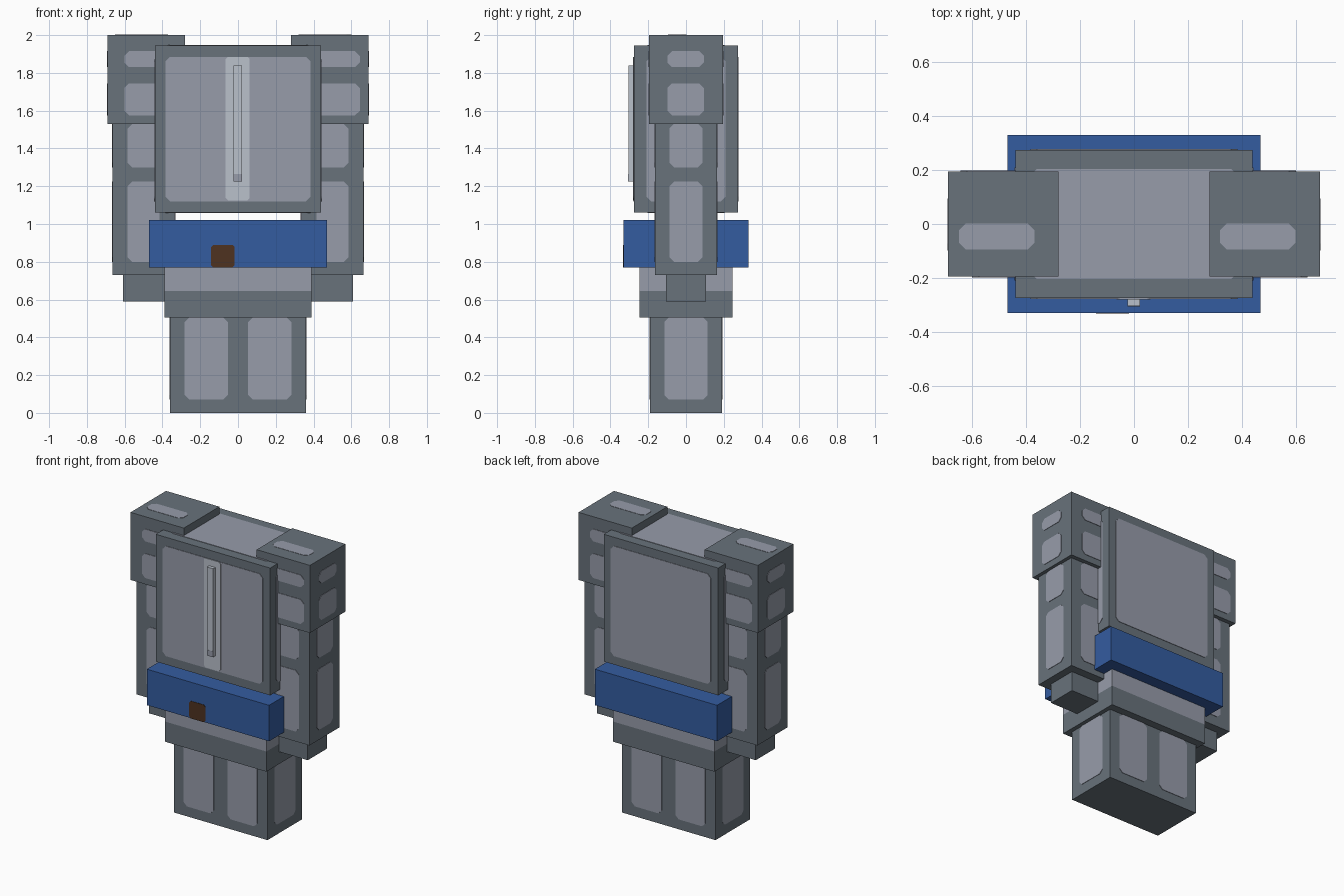
import bpy
import bmesh
from mathutils import Vector

cube = bpy.data.objects.get("Cube")
if cube:
    bpy.data.objects.remove(cube, do_unlink=True)


def material(name, rgb):
    """Make a flat material from an sRGB byte colour."""
    lin = [(c / 255 / 12.92) if c < 11 else ((c / 255 + 0.055) / 1.055) ** 2.4 for c in rgb]
    mat = bpy.data.materials.new(name)
    mat.use_nodes = True
    mat.diffuse_color = (*lin, 1)
    bsdf = mat.node_tree.nodes["Principled BSDF"]
    bsdf.inputs["Base Color"].default_value = (*lin, 1)
    bsdf.inputs["Roughness"].default_value = 0.8
    return mat


DARK = material("dark steel", (104, 114, 123))
LIGHT = material("light steel", (151, 156, 170))
SHINE = material("bright steel", (186, 193, 203))
BLUE = material("blue cloth", (52, 92, 160))
BROWN = material("brown leather", (78, 50, 32))


def finish(name, bm, mat):
    bmesh.ops.recalc_face_normals(bm, faces=bm.faces)
    mesh = bpy.data.meshes.new(name)
    bm.to_mesh(mesh)
    bm.free()
    mesh.materials.append(mat)
    obj = bpy.data.objects.new(name, mesh)
    bpy.context.collection.objects.link(obj)
    return obj


def box(name, x, y, z, mat=DARK):
    """Box from three (low, high) ranges."""
    bm = bmesh.new()
    bmesh.ops.create_cube(bm, size=1)
    for v in bm.verts:
        v.co = Vector([(lo + hi) / 2 + c * (hi - lo) for c, (lo, hi) in zip(v.co, (x, y, z))])
    return finish(name, bm, mat)


def panel(name, axis, pos, side, u, v, mat=LIGHT, cut=0.025, lift=0.003):
    """Thin plate with clipped corners on a face; u and v are ranges on the other two axes."""
    bm = bmesh.new()
    cu, cv = (u[0] + u[1]) / 2, (v[0] + v[1]) / 2
    hu, hv = (u[1] - u[0]) / 2, (v[1] - v[0]) / 2
    ring = []
    for su, sv in ((1, 1), (-1, 1), (-1, -1), (1, -1)):
        pts = [(su * hu, sv * (hv - cut)), (su * (hu - cut), sv * hv)]
        ring += pts if su * sv > 0 else pts[::-1]
    if cut == 0:
        ring = ring[::2]
    verts = []
    for pu, pv in ring:
        co = [cu + pu, cv + pv]
        co.insert(axis, pos)
        verts.append(bm.verts.new(co))
    face = bm.faces.new(verts)
    ext = bmesh.ops.extrude_face_region(bm, geom=[face])
    for vert in ext["geom"]:
        if isinstance(vert, bmesh.types.BMVert):
            vert.co[axis] += side * lift
    return finish(name, bm, mat)


def both(lo, hi):
    return (-hi, -lo)


X, Y, Z = 0, 1, 2

# Legs block with tall panels
box("legs", (-0.36, 0.36), (-0.19, 0.19), (0, 0.505))
for s in (-1, 1):
    panel("leg_side_panel", X, 0.36 * s, s, (-0.115, 0.115), (0.07, 0.505))
    for u in ((-0.283, -0.053), (0.053, 0.283)):
        panel("leg_face_panel", Y, 0.19 * s, s, u, (0.07, 0.505))

# Hips and belt
box("hip_guard", (-0.39, 0.39), (-0.245, 0.245), (0.505, 0.645))
box("hip_band", (-0.39, 0.39), (-0.245, 0.245), (0.645, 0.77), LIGHT)
box("belt", (-0.47, 0.47), (-0.33, 0.33), (0.77, 1.02), BLUE)
panel("buckle", Y, -0.33, -1, (-0.142, -0.018), (0.77, 0.89), BROWN, cut=0.012)

# Chest armour with a framed panel on every face
box("chest", (-0.44, 0.44), (-0.275, 0.275), (1.06, 1.945))
for s in (-1, 1):
    panel("chest_face_panel", Y, 0.275 * s, s, (-0.385, 0.385), (1.12, 1.885))
    panel("chest_side_panel", X, 0.44 * s, s, (-0.21, 0.21), (1.12, 1.885))
    panel("chest_end_panel", Z, 1.945 if s > 0 else 1.06, s, (-0.385, 0.385), (-0.205, 0.205))

# Bright ridge on the chest front
panel("chest_stripe", Y, -0.278, -1, (-0.065, 0.062), (1.125, 1.885), SHINE, cut=0.012)
box("chest_ridge", (-0.025, 0.022), (-0.305, -0.275), (1.225, 1.84), SHINE)
panel("ridge_foot", Y, -0.305, -1, (-0.025, 0.022), (1.225, 1.265), LIGHT, cut=0, lift=0.001)

# Arms, hands and shoulder guards
for s, label in ((1, "left"), (-1, "right")):
    c = 0.5 * s
    box(label + "_hand", (c - 0.11, c + 0.11), (-0.105, 0.105), (0.59, 0.73))
    box(label + "_arm", (c - 0.165, c + 0.165), (-0.165, 0.165), (0.73, 1.53))
    for zr in ((0.80, 1.225), (1.30, 1.53)):
        for d in (-1, 1):
            panel(label + "_arm_face_panel", Y, 0.165 * d, d, (c - 0.085, c + 0.085), zr)
            panel(label + "_arm_side_panel", X, c + 0.165 * d, d, (-0.088, 0.088), zr)

    c = 0.485 * s
    box(label + "_shoulder", (c - 0.205, c + 0.205), (-0.195, 0.195), (1.53, 2.0))
    for zr in ((1.575, 1.745), (1.83, 1.915)):
        for d in (-1, 1):
            m = c - 0.022 * d
            panel(label + "_shoulder_face_panel", Y, 0.195 * d, d, (m - 0.138, m + 0.138), zr)
            panel(label + "_shoulder_side_panel", X, c + 0.205 * d, d, (-0.098, 0.095), zr)
    panel(label + "_shoulder_top_panel", Z, 1.997, 1, (c - 0.165, c + 0.115), (-0.095, 0.002),
          lift=0.005)
